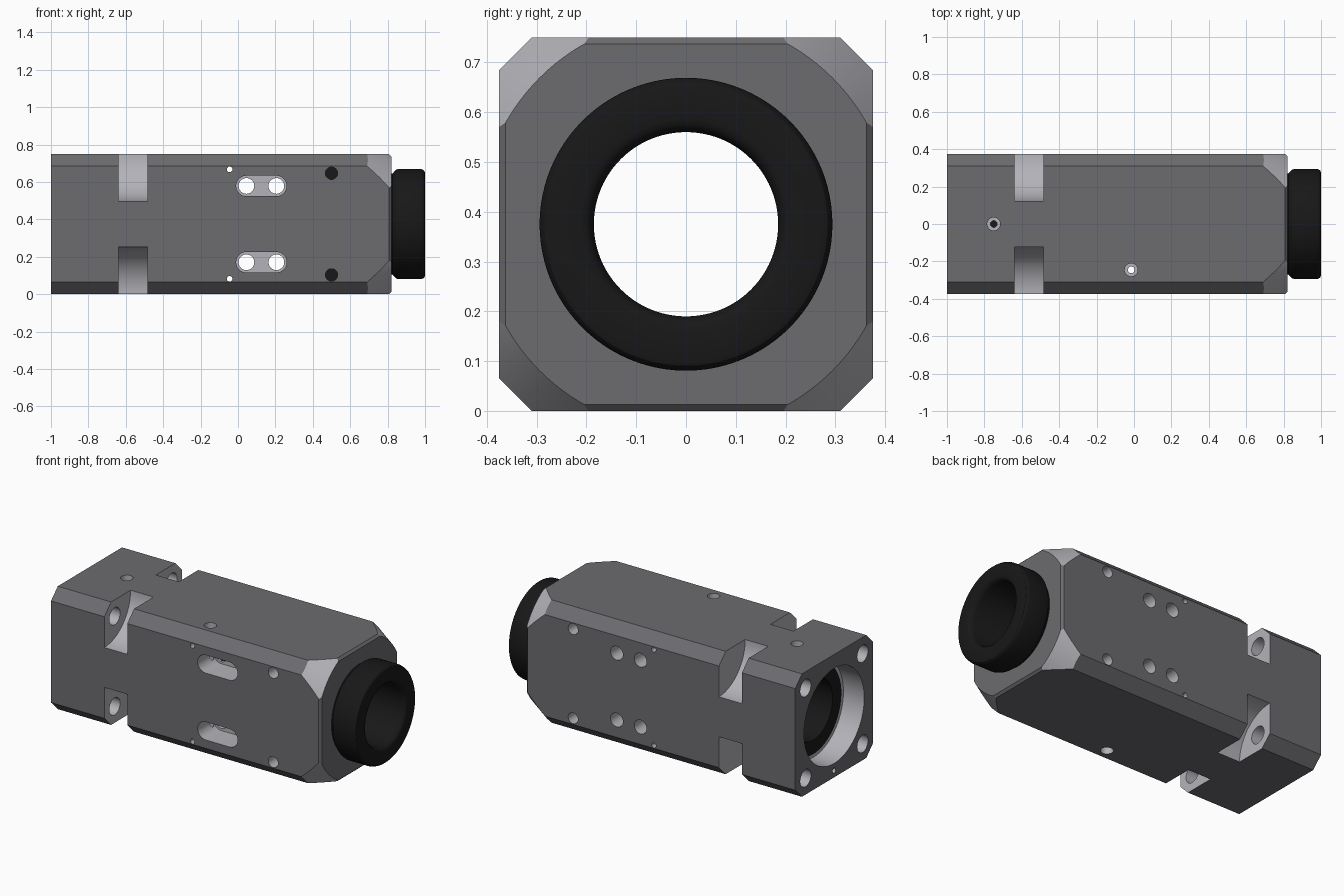
import bpy, bmesh
from math import sin, cos, pi, radians

if "Cube" in bpy.data.objects:
    bpy.data.objects.remove(bpy.data.objects["Cube"])

C = 0.375  # height of the long axis, also the half width of the body


def material(name, g):
    m = bpy.data.materials.new(name)
    m.diffuse_color = (g, g, g * 1.08, 1)
    m.use_nodes = True
    m.node_tree.nodes["Principled BSDF"].inputs["Base Color"].default_value = m.diffuse_color
    return m


dark = material("dark_grey", 0.15)
light = material("machined_grey", 0.45)
black = material("black", 0.009)


def loft(name, rings, mat):
    """Closed solid through rings of 3D points."""
    bm = bmesh.new()
    loops = [[bm.verts.new(p) for p in r] for r in rings]
    n = len(loops[0])
    for a, b in zip(loops, loops[1:]):
        for i in range(n):
            j = (i + 1) % n
            bm.faces.new((a[i], a[j], b[j], b[i]))
    bm.faces.new(loops[0])
    bm.faces.new(loops[-1])
    bmesh.ops.recalc_face_normals(bm, faces=bm.faces)
    me = bpy.data.meshes.new(name)
    bm.to_mesh(me)
    bm.free()
    me.materials.append(mat)
    ob = bpy.data.objects.new(name, me)
    bpy.context.collection.objects.link(ob)
    return ob


def place(axis, u, v, t):
    return {"x": (t, u, v), "y": (u, t, v), "z": (u, v, t)}[axis]


def prism(axis, pts, a, b, mat=light, name="cutter"):
    return loft(name, [[place(axis, u, v, t) for u, v in pts] for t in (a, b)], mat)


def circle(u, v, r, n=32):
    return [(u + r * cos(2 * pi * i / n), v + r * sin(2 * pi * i / n)) for i in range(n)]


def slot(u0, u1, v, r, n=16):
    right = [(u1 + r * cos(a), v + r * sin(a)) for a in (pi * i / n - pi / 2 for i in range(n + 1))]
    return right + [(u0 + u1 - u, 2 * v - w) for u, w in right]


def boolean(cutter, *targets, op="DIFFERENCE"):
    cutter.hide_render = True
    for ob in targets:
        mod = ob.modifiers.new("cut", "BOOLEAN")
        mod.operation, mod.object = op, cutter
        mod.solver, mod.material_mode = "EXACT", "TRANSFER"
        bpy.context.view_layer.objects.active = ob
        bpy.ops.object.modifier_apply(modifier=mod.name)
    bpy.data.objects.remove(cutter)


def octagon(x, h, c):
    k = h - c
    return [(x, y, C + z) for y, z in
            ((h, -k), (h, k), (k, h), (-k, h), (-h, k), (-h, -k), (-k, -h), (k, -h))]


# chamfered block with a small bevel round the front end
body = loft("body", [octagon(-1, C, 0.065), octagon(0.807, C, 0.065), octagon(0.82, 0.362, 0.065)], dark)
# conical turning of the front corners
boolean(loft("cone", [[(x, y, z) for y, z in circle(0, C, r, 128)]
                      for x, r in ((-1.1, 1.464), (0.9, 0.372))], light), body, op="INTERSECT")

# black lens tube: revolved profile
profile = [(-0.86, 0.185), (-0.86, 0.27), (0.826, 0.27), (0.838, 0.283), (0.846, 0.291), (0.856, 0.294),
           (0.978, 0.294), (0.989, 0.291), (0.997, 0.284), (1, 0.274), (1, 0.212),
           (0.997, 0.200), (0.988, 0.191), (0.97, 0.185)]
bm = bmesh.new()
N = 96
grid = [[bm.verts.new((x, y, z)) for y, z in circle(0, C, r, N)] for x, r in profile]
for k in range(len(grid)):
    a, b = grid[k], grid[(k + 1) % len(grid)]
    for i in range(N):
        bm.faces.new((a[i], a[(i + 1) % N], b[(i + 1) % N], b[i]))
bmesh.ops.recalc_face_normals(bm, faces=bm.faces)
me = bpy.data.meshes.new("lens_tube")
bm.to_mesh(me)
bm.free()
me.materials.append(black)
tube = bpy.data.objects.new("lens_tube", me)
bpy.context.collection.objects.link(tube)

# main bore and rear counterbore
boolean(prism("x", circle(0, C, 0.27, N), -0.9, 0.9), body)
boolean(prism("x", circle(0, C, 0.29, N), -1.1, -0.86), body)

# corner pockets with bolt holes
for sy in (-1, 1):
    for sz in (-1, 1):
        boolean(prism("x", circle(sy * C, C + sz * C, 0.253, 96), -0.64, -0.485), body)
        boolean(prism("x", circle(sy * 0.275, C + sz * 0.275, 0.052), -1.1, -0.6), body)

# side slots, cross holes and recessed pins
pins = []
for s, side in ((-1, "lower"), (1, "upper")):
    z = C + s * 0.204
    boolean(prism("y", slot(0.045, 0.205, z, 0.055), -0.5, -0.225), body)
    for x in (0.045, 0.205):
        boolean(prism("y", circle(x, z, 0.042), -0.5, 0.5, black), tube)
        boolean(prism("y", circle(x, z, 0.042), -0.5, 0.5), body)
    boolean(prism("y", circle(-0.045, C + s * 0.2925, 0.015, 20), -0.5, 0.5), body)
    boolean(prism("y", circle(0.5, C + s * 0.272, 0.033), -0.5, 0.5), body)
    pins.append(prism("y", circle(0.5, C + s * 0.272, 0.033), -0.2, 0.2, black, side + "_pin"))

# counterbored vertical holes
boolean(prism("z", circle(-0.75, 0, 0.035), 0.71, 0.8), body)
boolean(prism("z", circle(-0.75, 0, 0.018, 20), 0.6, 0.8), body)
for a, b in ((-0.1, 0.04), (0.71, 0.8)):
    boolean(prism("z", circle(-0.015, -0.245, 0.035), a, b), body)
boolean(prism("z", circle(-0.015, -0.245, 0.018, 20), -0.1, 0.9), body, tube)

# small locating hole in the rear face
boolean(prism("x", circle(0, 0.042, 0.016, 20), -1.1, -0.9), body)

for ob in [body, tube] + pins:
    bpy.ops.object.select_all(action="DESELECT")
    ob.select_set(True)
    bpy.context.view_layer.objects.active = ob
    bpy.ops.object.shade_smooth_by_angle(angle=radians(22 if ob is body else 32))
